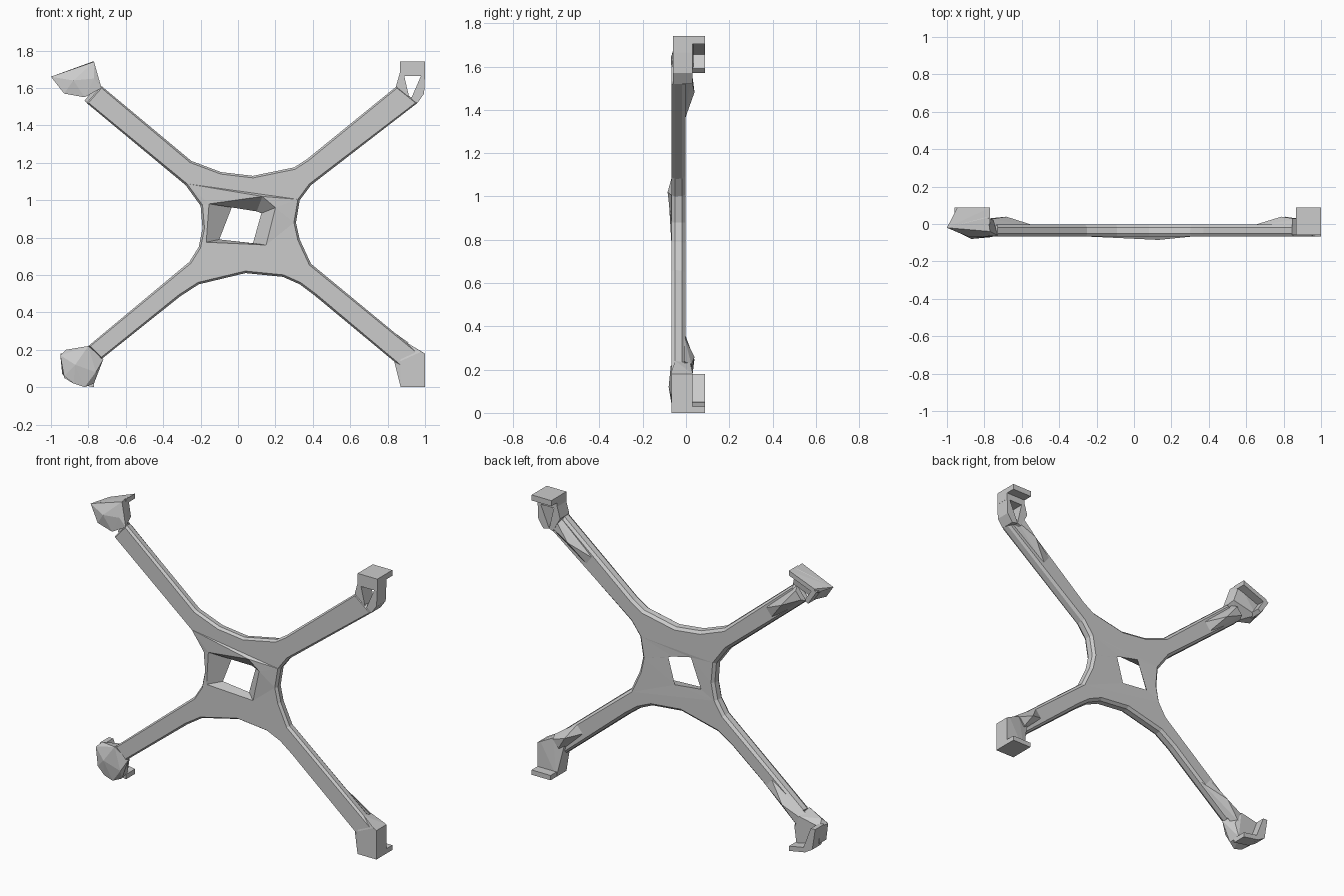
import bpy, bmesh
from mathutils import Vector
from mathutils.geometry import tessellate_polygon

cube = bpy.data.objects.get("Cube")
if cube:
    bpy.data.objects.remove(cube, do_unlink=True)

GREY = (0.6, 0.6, 0.6, 1)
metal = bpy.data.materials.new("cast_grey")
metal.use_nodes = True
metal.diffuse_color = GREY
metal.node_tree.nodes["Principled BSDF"].inputs["Base Color"].default_value = GREY


def finish(bm, name):
    bmesh.ops.recalc_face_normals(bm, faces=bm.faces)
    mesh = bpy.data.meshes.new(name)
    bm.to_mesh(mesh)
    bm.free()
    mesh.materials.append(metal)
    obj = bpy.data.objects.new(name, mesh)
    bpy.context.collection.objects.link(obj)


def hull(name, points):
    """Faceted convex casting around a few points."""
    bm = bmesh.new()
    for p in points:
        bm.verts.new(p)
    out = bmesh.ops.convex_hull(bm, input=bm.verts)
    junk = {g for g in out["geom_interior"] + out["geom_unused"] if isinstance(g, bmesh.types.BMVert)}
    bmesh.ops.delete(bm, geom=list(junk), context="VERTS")
    finish(bm, name)


def plate(name, profile, y):
    """Convex front profile carried between two depths."""
    hull(name, [(x, depth, z) for depth in y for x, z in profile])


def inset(points, amount):
    """Move a clockwise outline inwards."""
    result = []
    for i, p in enumerate(points):
        p, before, after = Vector(p), Vector(points[i - 1]), Vector(points[(i + 1) % len(points)])
        a, b = (p - before).normalized(), (after - p).normalized()
        normal = Vector((a.y + b.y, -a.x - b.x)).normalized()
        result.append(p + normal * amount)
    return result


def ring(bm, points, depths):
    return [bm.verts.new((p[0], y, p[1])) for p, y in zip(points, depths)]


def join_rings(bm, a, b):
    for i in range(len(a)):
        bm.faces.new((a[i - 1], a[i], b[i], b[i - 1]))


def cap(bm, outer, inner):
    """Triangulate between an outline and the hole inside it."""
    loops = [[Vector((v.co.x, v.co.z, 0)) for v in loop] for loop in (outer, inner)]
    verts = outer + inner
    for tri in tessellate_polygon(loops):
        bm.faces.new([verts[i] for i in tri])


# Cross body: clockwise outline seen from the front
outline = [(-.73, 1.61), (-.25, 1.21), (-.09, 1.15), (.08, 1.13), (.3, 1.175), (.37, 1.22),
           (.85, 1.61), (.96, 1.52), (.39, 1.08), (.33, 1.0), (.31, .88), (.33, .79),
           (.39, .66), (.96, .19), (.88, .1), (.41, .49), (.33, .55), (.24, .59), (.04, .61),
           (-.21, .55), (-.31, .485), (-.73, .15), (-.8, .22), (-.26, .67), (-.21, .75),
           (-.19, .85), (-.2, .97), (-.28, 1.08), (-.81, 1.52)]
hole_front = [(-.155, .98), (.13, 1.02), (.2, .96), (.15, .76), (-.17, .775)]
hole_back = [(-.03, .97), (.1, .94), (.125, .93), (.08, .77), (-.1, .79)]

bm = bmesh.new()
rings = [ring(bm, inset(outline, d), [y] * len(outline))
         for d, y in ((.011, -.066), (0, -.05), (.004, -.018), (.02, -.003))]
for first, second in zip(rings, rings[1:]):
    join_rings(bm, first, second)
front = ring(bm, hole_front, (-.07, -.085, -.078, -.066, -.066))
back = ring(bm, hole_back, [-.005] * len(hole_back))
join_rings(bm, front, back)
cap(bm, rings[0], front)
cap(bm, rings[-1], back)
finish(bm, "cross_body")

# Pointed hood with a top lip and an outer lip
hull("upper_right_hood", [(-1, -.02, 1.66), (-.95, .035, 1.66), (-.78, .035, 1.74), (-.77, -.04, 1.74),
                          (-.77, -.065, 1.65), (-.88, -.07, 1.64), (-.93, -.05, 1.57),
                          (-.82, -.065, 1.55), (-.73, -.06, 1.6), (-.75, .02, 1.63),
                          (-.91, .035, 1.58)])
hull("upper_right_top_lip", [(x, y, z - d) for x, z in ((-.945, 1.675), (-.77, 1.742))
                             for y in (0, .088) for d in (0, .03)] + [(-1, -.02, 1.66)])
plate("upper_right_outer_lip", [(-.96, 1.66), (-.93, 1.67), (-.9, 1.57), (-.88, 1.59)], (0, .088))

# Open bracket with a lipped cap and two posts
plate("upper_left_cap", [(.865, 1.665), (1, 1.665), (1, 1.74), (.865, 1.74)], (-.06, .03))
plate("upper_left_lip", [(.865, 1.705), (1, 1.705), (1, 1.74), (.865, 1.74)], (.02, .088))
plate("upper_left_outer_post", [(.985, 1.68), (1, 1.68), (.995, 1.57), (.96, 1.52), (.92, 1.53)],
      (-.06, .03))
plate("upper_left_inner_post", [(.865, 1.68), (.885, 1.68), (.845, 1.61), (.92, 1.53), (.895, 1.52)],
      (-.06, .03))

# Square block with a lip along the bottom
hull("lower_left_block", [(x, y, z) for y in (-.068, .03) for x, z in
                          ((.87, 0), (1, 0), (1, .18), (.98, .19))] +
     [(.9, -.05, .24), (.82, -.04, .2), (.9, .02, .23), (.83, .01, .2), (.87, -.068, .14)])
plate("lower_left_lip", [(.87, 0), (1, 0), (1, .03), (.87, .03)], (.02, .088))

# Rounded faceted knuckle with bottom and side lips
hull("lower_right_knuckle", [(-.95, -.04, .17), (-.93, -.05, .06), (-.88, -.06, .02), (-.82, -.06, 0),
                             (-.77, -.04, .02), (-.76, -.07, .08), (-.72, -.05, .15), (-.8, -.07, .22),
                             (-.87, -.08, .12), (-.92, -.02, .2), (-.94, .03, .07), (-.94, .03, .17),
                             (-.78, .03, .03), (-.76, .02, .12), (-.8, .03, .2)])
plate("lower_right_bottom_lip", [(-.88, .02), (-.88, .05), (-.77, 0), (-.77, .03)], (0, .088))
plate("lower_right_side_lip", [(-.95, .18), (-.92, .18), (-.93, .05), (-.88, .02), (-.87, .05)],
      (0, .088))

# Raised wedges behind the arm ends, tapering along each arm
for name, end, inner in (("upper_right", (-.79, 1.57), (-.55, 1.38)),
                         ("upper_left", (.9, 1.57), (.65, 1.37)),
                         ("lower_right", (-.8, .16), (-.55, .35)),
                         ("lower_left", (.88, .2), (.72, .33))):
    end, inner = Vector((end[0], -.01, end[1])), Vector((inner[0], -.01, inner[1]))
    along = (end - inner).normalized()
    side = Vector((along.z, 0, -along.x)) * .05
    lift = Vector((0, .035, 0))
    hull(name + "_rear_wedge", [end + side, end - side, inner + side * .7, inner - side * .7,
                                end + lift + side * .6, end + lift - side * .6,
                                end.lerp(inner, .45) + lift * 1.4])
